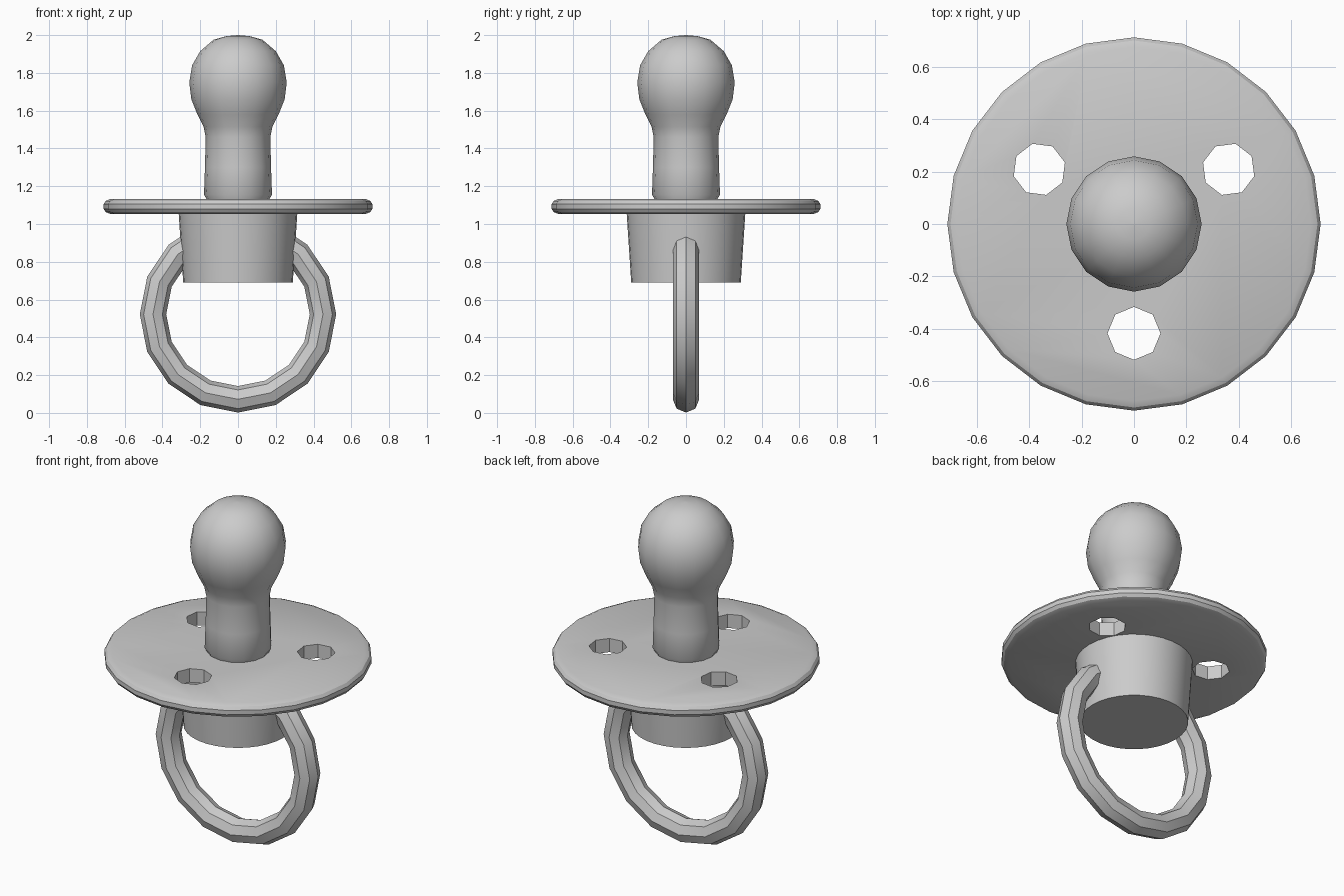
import bpy, bmesh, math
from mathutils import Matrix

cube = bpy.data.objects.get("Cube")
if cube:
    bpy.data.objects.remove(cube, do_unlink=True)

# One plain grey for every part
grey = bpy.data.materials.new("plain grey")
grey.use_nodes = True
colour = (0.6, 0.6, 0.6, 1.0)
grey.diffuse_color = colour
grey.node_tree.nodes["Principled BSDF"].inputs["Base Color"].default_value = colour


def finish(name, bm, angle):
    """Turn a bmesh into a shaded, coloured object."""
    bmesh.ops.remove_doubles(bm, verts=bm.verts, dist=1e-5)
    bmesh.ops.recalc_face_normals(bm, faces=bm.faces)
    mesh = bpy.data.meshes.new(name)
    bm.to_mesh(mesh)
    bm.free()
    mesh.materials.append(grey)
    obj = bpy.data.objects.new(name, mesh)
    bpy.context.collection.objects.link(obj)
    shade(obj, angle)
    return obj


def shade(obj, angle):
    bpy.ops.object.select_all(action='DESELECT')
    obj.select_set(True)
    bpy.context.view_layer.objects.active = obj
    bpy.ops.object.shade_smooth_by_angle(angle=math.radians(angle))


def lathe(name, profile, sides, angle=35, closed=False, matrix=None):
    """Spin (radius, height) points about z; open ends are capped."""
    bm = bmesh.new()
    rings = []
    for r, z in profile:
        rings.append([bm.verts.new((r * math.cos(2 * math.pi * i / sides),
                                    r * math.sin(2 * math.pi * i / sides), z))
                      for i in range(sides)])
    pairs = list(zip(rings, rings[1:]))
    if closed:
        pairs.append((rings[-1], rings[0]))
    else:
        bm.faces.new(rings[0])
        bm.faces.new(rings[-1])
    for a, b in pairs:
        for i in range(sides):
            j = (i + 1) % sides
            bm.faces.new((a[i], a[j], b[j], b[i]))
    if matrix:
        bmesh.ops.transform(bm, matrix=matrix, verts=bm.verts)
    return finish(name, bm, angle)


# Round shield with a bevelled rim
shield = lathe("shield", [(0.675, 1.053), (0.70, 1.063), (0.712, 1.08),
                          (0.712, 1.105), (0.70, 1.122), (0.675, 1.133)], 24)

# Three eight-sided air holes cut through the shield
bm = bmesh.new()
for k in range(3):
    a = math.radians(-90 + 120 * k)
    place = Matrix.Rotation(a, 4, 'Z') @ Matrix.Translation((0.417, 0, 1.09))
    bmesh.ops.create_cone(bm, cap_ends=True, segments=8, radius1=0.101,
                          radius2=0.101, depth=0.4, matrix=place)
cutter = finish("hole_cutter", bm, 30)
cutter.hide_render = True
cut = shield.modifiers.new("air holes", 'BOOLEAN')
cut.operation = 'DIFFERENCE'
cut.solver = 'EXACT'
cut.object = cutter
bpy.context.view_layer.objects.active = shield
bpy.ops.object.modifier_apply(modifier=cut.name)
bpy.data.objects.remove(cutter, do_unlink=True)
shade(shield, 30)

# Tapered collar below the shield
lathe("collar", [(0.29, 0.69), (0.315, 1.07)], 32)

# Bulb and neck above the shield
lathe("teat", [(0.165, 1.10), (0.168, 1.135), (0.18, 1.155), (0.175, 1.30),
               (0.171, 1.46), (0.182, 1.515), (0.215, 1.58), (0.247, 1.66),
               (0.258, 1.75), (0.243, 1.84), (0.20, 1.915), (0.13, 1.975),
               (0.06, 1.995), (0.001, 2.0)], 16, 40)

# Handle ring, standing upright through the collar
section = [(0.45 + 0.07 * math.cos(math.pi * i / 4),
            0.07 * math.sin(math.pi * i / 4)) for i in range(8)]
upright = Matrix.Translation((0, 0, 0.522)) @ Matrix.Rotation(math.pi / 2, 4, 'X')
lathe("handle_ring", section, 16, 30, closed=True, matrix=upright)
